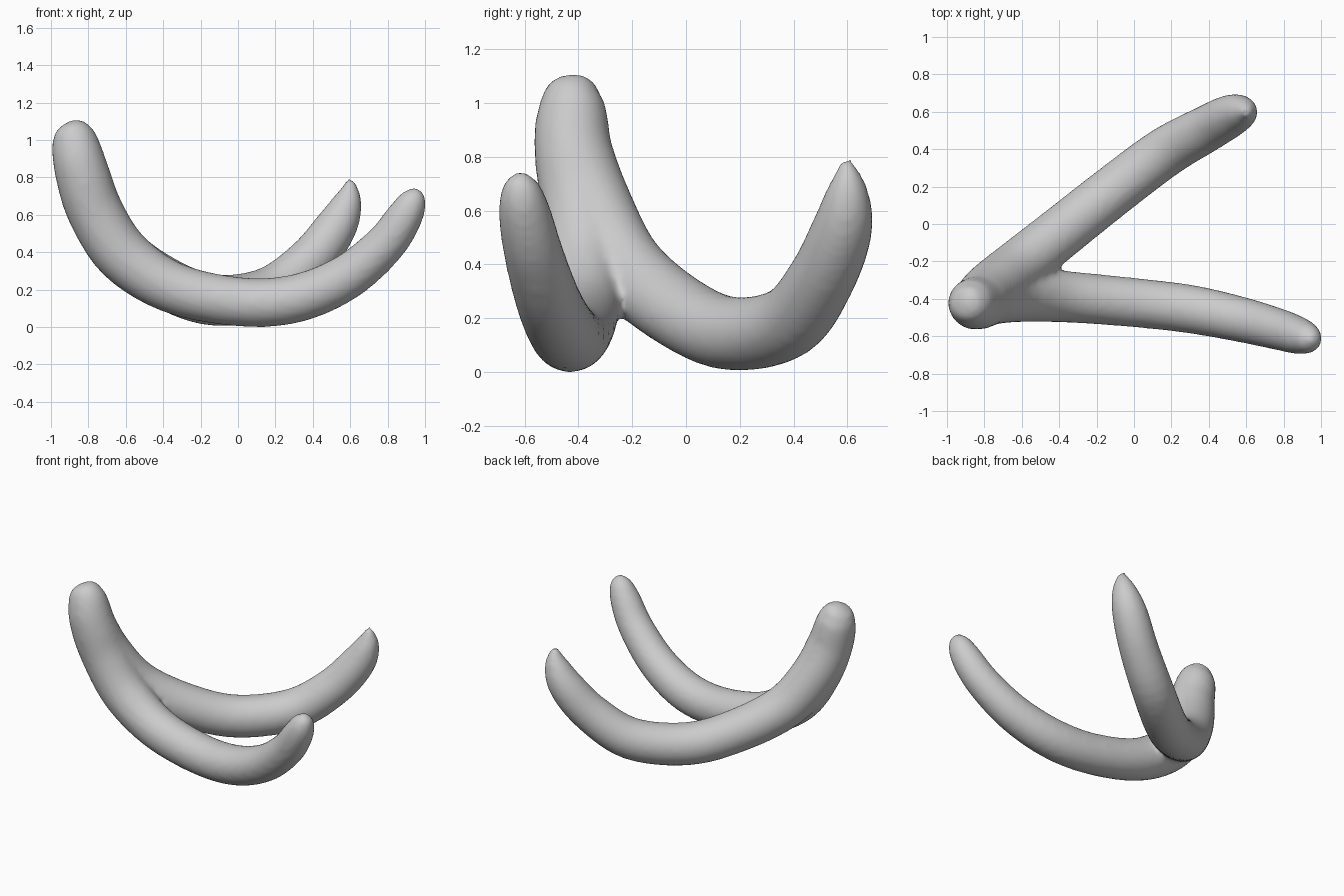
import bpy, bmesh, math
from mathutils import Vector

if "Cube" in bpy.data.objects:
    bpy.data.objects.remove(bpy.data.objects["Cube"])

SIDES = 20
STEPS = 5


def catmull(a, b, c, d, t):
    return 0.5 * (2 * b + (c - a) * t + (2 * a - 5 * b + 4 * c - d) * t * t
                  + (3 * b - a - 3 * c + d) * t ** 3)


def add_tube(bm, pts):
    """Sweep a circle through (x, y, z, radius) points along a smooth path."""
    p = [Vector(q) for q in pts]
    p = [2 * p[0] - p[1]] + p + [2 * p[-1] - p[-2]]
    path = [catmull(*p[i:i + 4], s / STEPS)
            for i in range(len(p) - 3) for s in range(STEPS)] + [p[-2]]
    rings, side = [], Vector((0, 1, 0))
    for i, q in enumerate(path):
        a, b = path[max(i - 1, 0)], path[min(i + 1, len(path) - 1)]
        tan = (b.xyz - a.xyz).normalized()
        side = (side - tan * side.dot(tan)).normalized()
        up = tan.cross(side)
        ring = []
        for k in range(SIDES):
            w = 2 * math.pi * k / SIDES
            ring.append(bm.verts.new(q.xyz + max(q.w, 0.01) * (side * math.cos(w) + up * math.sin(w))))
        rings.append(ring)
    for r, s in zip(rings, rings[1:]):
        for k in range(SIDES):
            n = (k + 1) % SIDES
            bm.faces.new((r[k], r[n], s[n], s[k]))
    bm.faces.new(rings[0][::-1])
    bm.faces.new(rings[-1])


# Shared thick stem, rounded at its upper end
stem = [(-0.905, -0.40, 1.095, 0.03), (-0.895, -0.405, 1.07, 0.08), (-0.875, -0.42, 1.0, 0.122),
        (-0.835, -0.42, 0.83, 0.145)]

# Front prong
front = stem + [(-0.76, -0.39, 0.61, 0.15), (-0.61, -0.375, 0.38, 0.15), (-0.35, -0.39, 0.21, 0.138),
                (0, -0.42, 0.135, 0.132), (0.30, -0.455, 0.15, 0.13), (0.57, -0.51, 0.26, 0.122),
                (0.78, -0.565, 0.435, 0.111), (0.89, -0.60, 0.59, 0.098), (0.94, -0.615, 0.69, 0.07),
                (0.955, -0.62, 0.74, 0.025)]

# Back prong
back = stem + [(-0.76, -0.345, 0.61, 0.15), (-0.61, -0.22, 0.385, 0.145), (-0.36, -0.02, 0.22, 0.14),
               (-0.12, 0.17, 0.143, 0.138), (0.16, 0.38, 0.185, 0.135), (0.38, 0.505, 0.35, 0.126),
               (0.52, 0.58, 0.53, 0.114), (0.585, 0.60, 0.67, 0.08), (0.605, 0.597, 0.79, 0.02)]

bm = bmesh.new()
add_tube(bm, front)
add_tube(bm, back)
bmesh.ops.recalc_face_normals(bm, faces=bm.faces)
mesh = bpy.data.meshes.new("forked_branch")
bm.to_mesh(mesh)
bm.free()
obj = bpy.data.objects.new("forked_branch", mesh)
bpy.context.collection.objects.link(obj)

# Fuse both sweeps and soften the fork
remesh = obj.modifiers.new("fuse", 'REMESH')
remesh.mode = 'VOXEL'
remesh.voxel_size = 0.018
remesh.use_smooth_shade = True
soften = obj.modifiers.new("soften", 'SMOOTH')
soften.factor = 0.5
soften.iterations = 8
